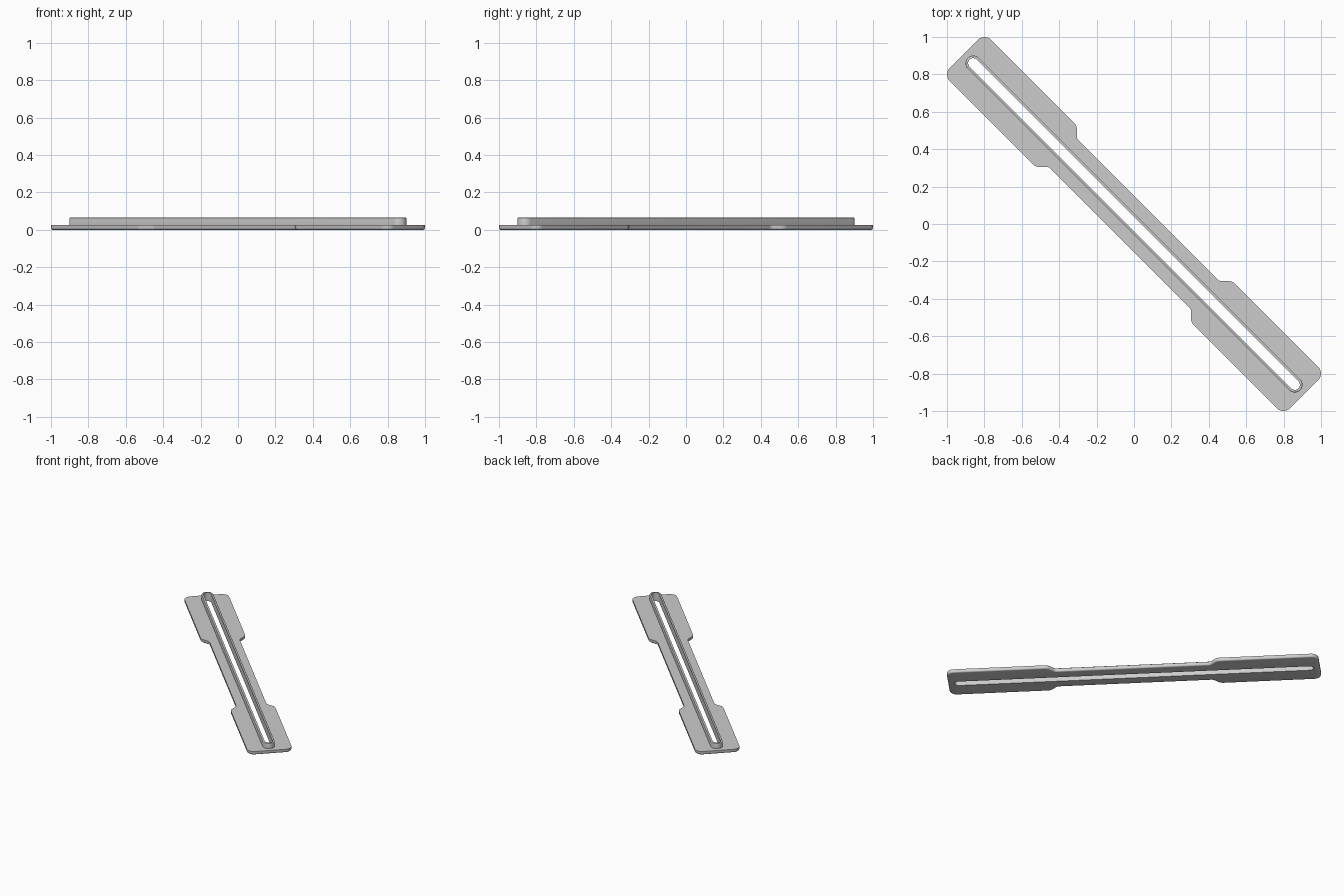
import bpy, bmesh, math
from mathutils import Vector

cube = bpy.data.objects.get("Cube")
if cube:
    bpy.data.objects.remove(cube, do_unlink=True)

grey = bpy.data.materials.new("plain grey")
grey.use_nodes = True
colour = (0.6, 0.6, 0.6, 1)
grey.diffuse_color = colour
grey.node_tree.nodes["Principled BSDF"].inputs["Base Color"].default_value = colour

PLATE_TOP, RIM_TOP = 0.025, 0.065
SLOT_CENTRE, SLOT_R, RIM_R = 1.216, 0.027, 0.041


def stadium(radius, steps=16):
    """Slot outline along x with round ends."""
    pts = []
    for end in (1, -1):
        for i in range(steps + 1):
            a = math.pi * (i / steps - 0.5)
            pts.append(Vector((end * (SLOT_CENTRE + radius * math.cos(a)),
                               end * radius * math.sin(a))))
    return pts


def rounded(corners, steps=6):
    """Replace each (x, y, radius) corner by a tangent arc."""
    pts = []
    n = len(corners)
    for i, (x, y, r) in enumerate(corners):
        p = Vector((x, y))
        d0 = (Vector(corners[i - 1][:2]) - p).normalized()
        d1 = (Vector(corners[(i + 1) % n][:2]) - p).normalized()
        half = d0.angle(d1) / 2
        centre = p + (d0 + d1).normalized() * (r / math.sin(half))
        start = p + d0 * (r / math.tan(half)) - centre
        end = p + d1 * (r / math.tan(half)) - centre
        for s in range(steps + 1):
            pts.append(centre + start.lerp(end, s / steps).normalized() * r)
    return pts


def slotted_part(name, outline, z0, z1, bevel_z, bevel):
    """Extrude an outline with the slot cut through, easing one outer edge."""
    curve = bpy.data.curves.new(name + " outline", "CURVE")
    curve.dimensions = "2D"
    curve.fill_mode = "BOTH"
    curve.extrude = (z1 - z0) / 2
    for loop in (outline, stadium(SLOT_R)):
        spline = curve.splines.new("POLY")
        spline.points.add(len(loop) - 1)
        for point, co in zip(spline.points, loop):
            point.co = (co.x, co.y, 0, 1)
        spline.use_cyclic_u = True
    source = bpy.data.objects.new(name + " outline", curve)
    bpy.context.collection.objects.link(source)
    bpy.context.view_layer.update()
    deps = bpy.context.evaluated_depsgraph_get()
    mesh = bpy.data.meshes.new_from_object(source.evaluated_get(deps))
    bpy.data.objects.remove(source, do_unlink=True)

    bm = bmesh.new()
    bm.from_mesh(mesh)
    bmesh.ops.translate(bm, verts=bm.verts, vec=(0, 0, (z0 + z1) / 2))
    bmesh.ops.remove_doubles(bm, verts=bm.verts, dist=0.0001)
    bmesh.ops.recalc_face_normals(bm, faces=bm.faces)
    # merge the flat cap triangles so the eased edge stays clean
    bmesh.ops.dissolve_limit(bm, angle_limit=0.001, verts=bm.verts, edges=bm.edges)

    def on_outer_edge(e):
        flat = all(abs(v.co.z - bevel_z) < 0.001 for v in e.verts)
        sharp = len(e.link_faces) == 2 and e.calc_face_angle(0) > 1
        mid = (e.verts[0].co + e.verts[1].co) / 2
        axis = Vector((max(-SLOT_CENTRE, min(SLOT_CENTRE, mid.x)), 0))
        return flat and sharp and (mid.xy - axis).length > (SLOT_R + RIM_R) / 2

    bmesh.ops.bevel(bm, geom=[e for e in bm.edges if on_outer_edge(e)],
                    offset=bevel, segments=3, profile=0.5, affect="EDGES")
    bm.to_mesh(mesh)
    bm.free()
    mesh.materials.clear()
    mesh.materials.append(grey)
    obj = bpy.data.objects.new(name, mesh)
    bpy.context.collection.objects.link(obj)
    obj.rotation_euler.z = -math.pi / 4
    bpy.ops.object.select_all(action="DESELECT")
    obj.select_set(True)
    bpy.context.view_layer.objects.active = obj
    bpy.ops.object.shade_smooth_by_angle(angle=math.radians(35))


# Base plate: wide rounded ends joined by a narrower waist
quarter = [(1.287, 0.156, 0.05), (0.587, 0.156, 0.05), (0.537, 0.106, 0.03)]
upper = quarter + [(-x, y, r) for x, y, r in reversed(quarter)]
plate_outline = rounded(upper + [(-x, -y, r) for x, y, r in upper])
slotted_part("base_plate", plate_outline, 0, PLATE_TOP, 0, 0.01)

# Raised lip around the slot
slotted_part("slot_rim", stadium(RIM_R), PLATE_TOP, RIM_TOP, RIM_TOP, 0.004)
